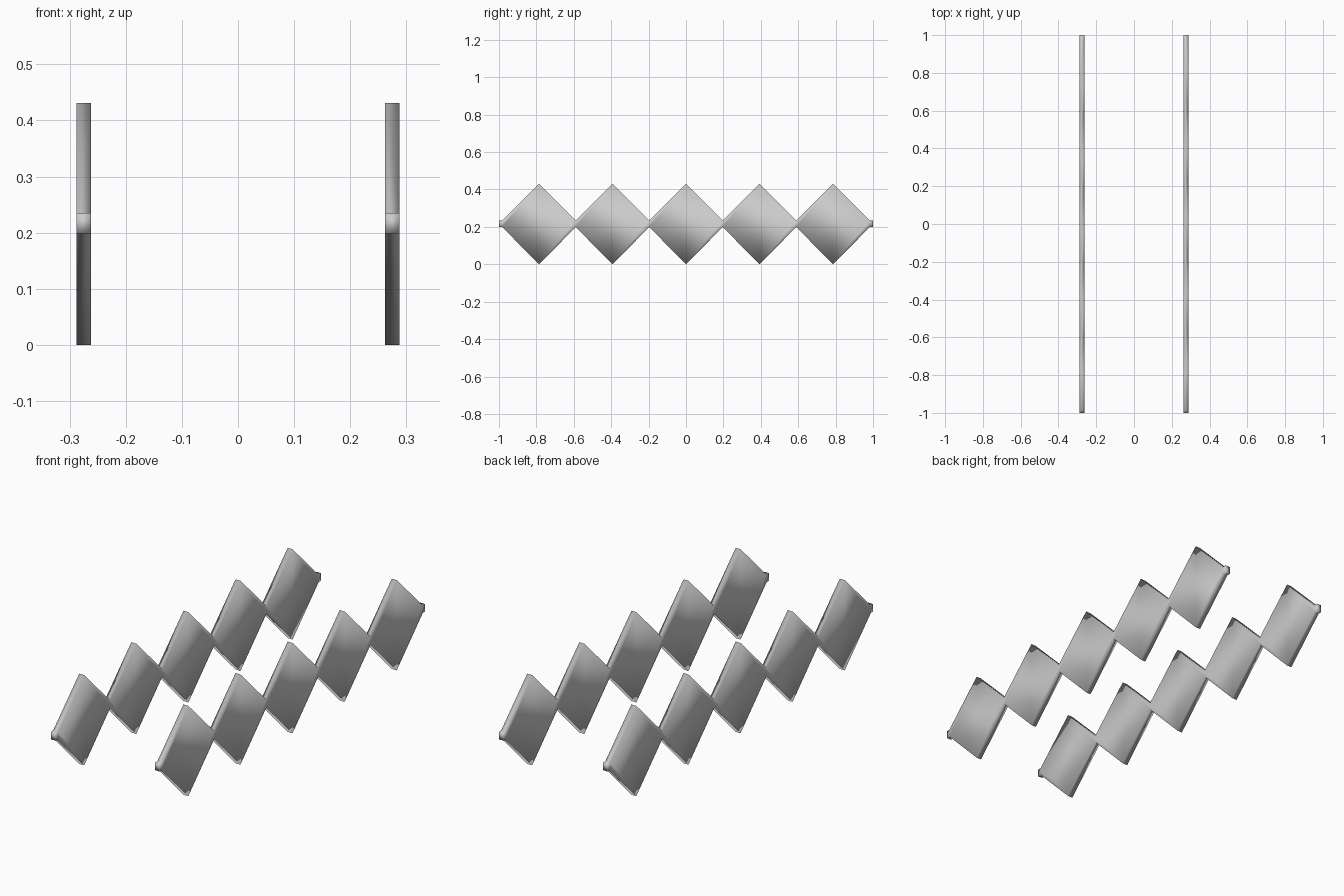
import bpy, bmesh

if "Cube" in bpy.data.objects:
    bpy.data.objects.remove(bpy.data.objects["Cube"])

STEP = 0.393            # spacing of the diamonds
X_IN, X_OUT = 0.262, 0.288
LOW, HIGH = 0.199, 0.235   # slim neck between diamonds
TOP = 0.431

# Stations along the rail: y, bottom z, top z
stations = [(-1.0, LOW, HIGH)]
for i in range(11):
    y = (i - 5) * STEP / 2
    stations.append((y, 0.0, TOP) if i % 2 else (y, LOW, HIGH))
stations.append((1.0, LOW, HIGH))

# One diamond-profiled rail, skinned ring by ring
bm = bmesh.new()
rings = [[bm.verts.new(p) for p in ((X_IN, y, lo), (X_OUT, y, lo),
                                    (X_OUT, y, hi), (X_IN, y, hi))]
         for y, lo, hi in stations]
for a, b in zip(rings, rings[1:]):
    for k in range(4):
        n = (k + 1) % 4
        bm.faces.new((a[k], a[n], b[n], b[k]))
bm.faces.new(rings[0])
bm.faces.new(rings[-1])
bmesh.ops.recalc_face_normals(bm, faces=bm.faces)
for f in bm.faces:
    f.smooth = True

mesh = bpy.data.meshes.new("diamond_rails")
bm.to_mesh(mesh)
bm.free()
rails = bpy.data.objects.new("diamond_rails", mesh)
bpy.context.collection.objects.link(rails)

# Matching rail on the other side
mirror = rails.modifiers.new("mirror", 'MIRROR')
mirror.use_axis = (True, False, False)
